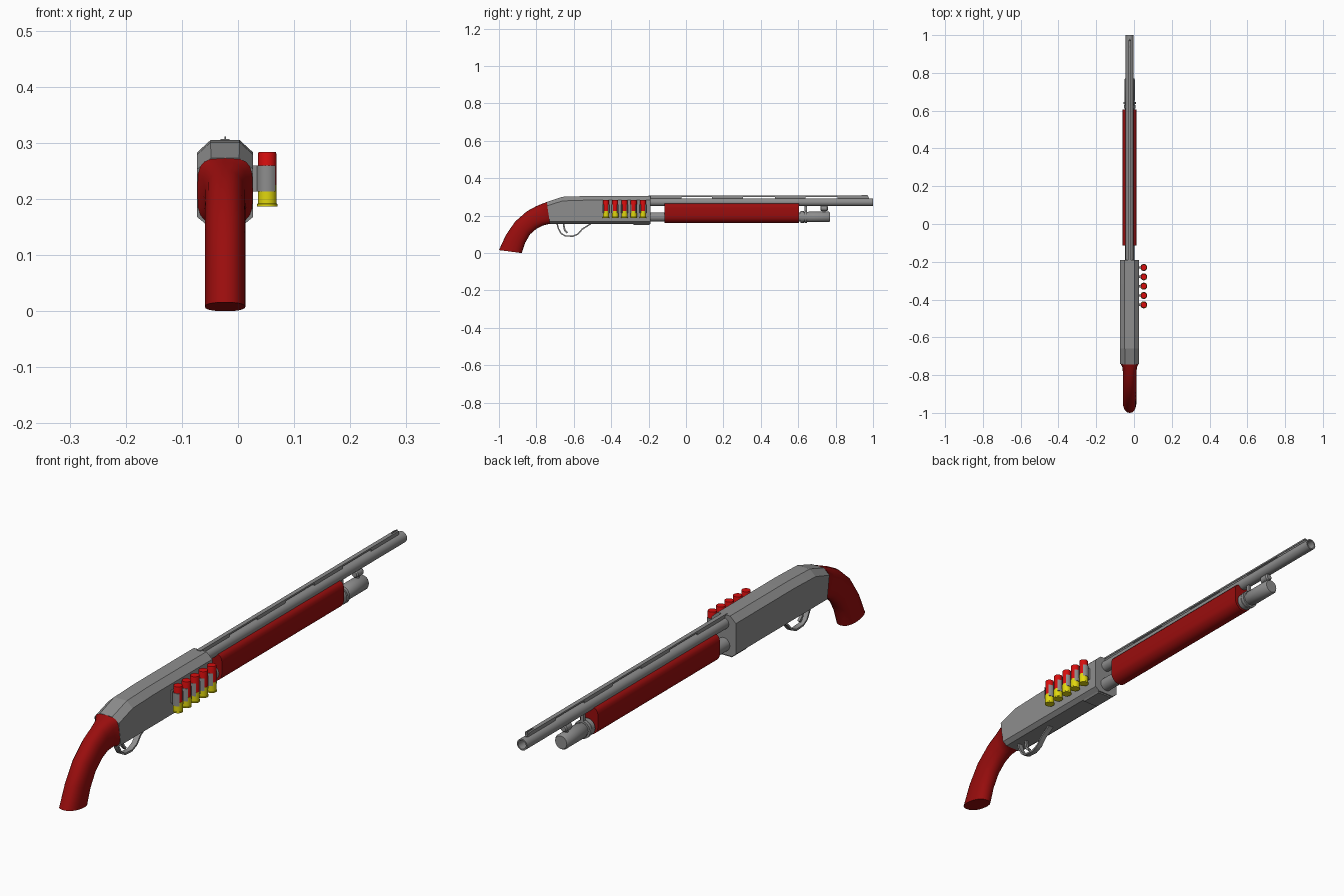
import bpy, bmesh, math
from mathutils import Vector

if "Cube" in bpy.data.objects:
    bpy.data.objects.remove(bpy.data.objects["Cube"])

CX = -0.023  # centre line of the gun


def material(name, rgb):
    m = bpy.data.materials.new(name)
    m.diffuse_color = (*rgb, 1)
    m.use_nodes = True
    m.node_tree.nodes["Principled BSDF"].inputs["Base Color"].default_value = m.diffuse_color
    return m


STEEL = material("dark_steel", (0.27, 0.27, 0.27))
RED = material("dark_red", (0.32, 0.004, 0.004))
SHELL = material("shell_red", (0.68, 0.004, 0.004))
YELLOW = material("brass_yellow", (0.75, 0.68, 0.004))


def loft(name, rings, mat=STEEL, smooth=None, closed=False):
    """Skin equal-sized rings; capped at both ends, or joined end to end."""
    bm = bmesh.new()
    vr = [[bm.verts.new(p) for p in r] for r in rings]
    n = len(rings[0])
    pairs = list(zip(vr, vr[1:])) + ([(vr[-1], vr[0])] if closed else [])
    for a, b in pairs:
        for i in range(n):
            j = (i + 1) % n
            bm.faces.new((a[i], a[j], b[j], b[i]))
    if not closed:
        bm.faces.new(vr[0])
        bm.faces.new(vr[-1])
    bmesh.ops.recalc_face_normals(bm, faces=bm.faces)
    me = bpy.data.meshes.new(name)
    bm.to_mesh(me)
    bm.free()
    ob = bpy.data.objects.new(name, me)
    bpy.context.collection.objects.link(ob)
    me.materials.append(mat)
    if smooth:
        bpy.ops.object.select_all(action='DESELECT')
        ob.select_set(True)
        bpy.context.view_layer.objects.active = ob
        bpy.ops.object.shade_smooth_by_angle(angle=math.radians(smooth))
    return ob


def lathe(name, profile, centre, axis='Y', n=24, mat=STEEL, closed=False):
    """Turn (radius, position) pairs about a line through centre."""
    c = Vector(centre)
    rings = []
    for r, t in profile:
        ring = []
        for i in range(n):
            a = 2 * math.pi * i / n
            u, v = r * math.cos(a), r * math.sin(a)
            ring.append(c + (Vector((u, t, v)) if axis == 'Y' else Vector((u, v, t))))
        rings.append(ring)
    return loft(name, rings, mat, 35, closed)


def box(name, x, y, z):
    return loft(name, [[(x[0], t, z[0]), (x[1], t, z[0]), (x[1], t, z[1]), (x[0], t, z[1])] for t in y])


def octagon(y, zb, zt, w, wt, wb, ct, cb, lean=0.0):
    half = [(wb, zb), (w, zb + cb), (w, zt - ct), (wt, zt)]
    pts = half + [(-x, z) for x, z in reversed(half)]
    return [(CX + x, y - lean * (z - zb), z) for x, z in pts]


def strip(name, path, w, t):
    """Bent flat strip in the yz plane, width w across x, thickness t."""
    rings = []
    for i, p in enumerate(path):
        a, b = Vector(path[max(i - 1, 0)]), Vector(path[min(i + 1, len(path) - 1)])
        d = (b - a).normalized()
        nrm = Vector((-d.y, d.x)) * t / 2
        q = Vector(p)
        rings.append([(CX + s * w / 2, *(q + k * nrm)) for s, k in ((-1, -1), (1, -1), (1, 1), (-1, 1))])
    return loft(name, rings, smooth=40)


# Receiver: chamfered body dropping towards the grip
loft("receiver", [
    octagon(-0.727, 0.155, 0.273, 0.05, 0.025, 0.034, 0.02, 0.013, 0.15),
    octagon(-0.66, 0.155, 0.301, 0.05, 0.026, 0.034, 0.022, 0.013),
    octagon(-0.535, 0.155, 0.305, 0.05, 0.026, 0.034, 0.022, 0.013),
    octagon(-0.19, 0.155, 0.305, 0.05, 0.026, 0.034, 0.022, 0.013)], smooth=12)
loft("receiver_front_lip", [
    octagon(y, 0.15, 0.18, 0.04, 0.04, 0.03, 0.002, 0.012) for y in (-0.28, -0.195)])

# Pistol grip: lofted from back edge, front edge, half width, squareness
grip = [((-0.744, 0.273), (-0.726, 0.156), 0.050, 3.6),
        ((-0.764, 0.266), (-0.740, 0.154), 0.040, 2.8),
        ((-0.800, 0.251), (-0.765, 0.147), 0.036, 2.4),
        ((-0.850, 0.224), (-0.800, 0.130), 0.036, 2.3),
        ((-0.914, 0.168), (-0.834, 0.100), 0.036, 2.3),
        ((-0.963, 0.096), (-0.861, 0.053), 0.036, 2.3),
        ((-1.000, 0.016), (-0.878, 0.000), 0.036, 2.3)]
rings = []
for back, front, w, e in grip:
    b, f = Vector(back), Vector(front)
    mid, arm = (b + f) / 2, (b - f) / 2
    ring = []
    for i in range(20):
        c, s = math.cos(i * math.pi / 10), math.sin(i * math.pi / 10)
        q = mid + arm * math.copysign(abs(s) ** (2 / e), s)
        ring.append((CX + w * math.copysign(abs(c) ** (2 / e), c), q.x, q.y))
    rings.append(ring)
loft("pistol_grip", rings, RED, 30)

# Trigger and guard
strip("trigger_guard", [(-0.69, 0.16), (-0.682, 0.13), (-0.667, 0.104), (-0.645, 0.092),
                        (-0.605, 0.09), (-0.577, 0.102), (-0.555, 0.128), (-0.51, 0.156)], 0.02, 0.007)
strip("trigger", [(-0.655, 0.16), (-0.652, 0.14), (-0.648, 0.122), (-0.634, 0.108)], 0.01, 0.009)

# Barrel with open muzzle, magazine tube and its end cap
lathe("barrel", [(0.021, -0.2), (0.021, 1.0), (0.016, 1.0), (0.016, 0.8), (0.001, 0.8), (0.001, -0.2)],
      (CX, 0, 0.272), closed=True)
lathe("magazine_tube", [(0.025, -0.2), (0.025, 0.65)], (CX, 0, 0.193))
lathe("magazine_cap", [(0.024, 0.612), (0.031, 0.612), (0.031, 0.63), (0.026, 0.632), (0.026, 0.652),
                       (0.028, 0.655), (0.028, 0.764), (0.024, 0.77)], (CX, 0, 0.193))
lathe("clamp_ring", [(0.033, 0.634), (0.033, 0.646)], (CX, 0, 0.193))
box("clamp_post", (CX - 0.006, CX + 0.006), (0.634, 0.646), (0.21, 0.256))

# Lug between the magazine cap and the barrel
lathe("lug_stem", [(0.007, 0.21), (0.007, 0.235)], (CX, 0.738, 0), 'Z', 12)
lathe("lug", [(0.010, 0.718), (0.014, 0.723), (0.014, 0.753), (0.010, 0.758)], (CX, 0, 0.239), n=16)

# Forend: round below, rounded shoulders above
section = [(0.037 * math.cos(a), 0.198 + 0.037 * math.sin(a))
           for a in (-math.pi + i * math.pi / 12 for i in range(13))]
shoulder = [(0.037, 0.242), (0.0345, 0.253), (0.029, 0.261), (0.021, 0.264)]
section += shoulder + [(-x, z) for x, z in reversed(shoulder)]
loft("forend", [[(CX + x, y, z) for x, z in section] for y in (-0.115, 0.605)], RED, 35)

# Ventilated rib with supports and bead sight
box("rib", (CX - 0.008, CX + 0.008), (-0.2, 0.97), (0.301, 0.307))
for i, y in enumerate((-0.19, 0.14, 0.475, 0.81)):
    box(f"rib_support_{i + 1}", (CX - 0.006, CX + 0.006), (y, y + 0.165), (0.288, 0.302))
loft("bead_sight", [[(CX + s * 0.0015, y, z) for y, z in
                     ((0.93, 0.306), (0.945, 0.311), (0.97, 0.311), (0.98, 0.29))] for s in (-1, 1)])

# Side saddle: five shells held in open clips
SX = 0.052
arc = [math.radians(40 + 20 * i) for i in range(15)]
for k in range(5):
    y = -0.428 + 0.0495 * k
    lathe(f"shell_case_{k + 1}", [(0.0162, 0.22), (0.0162, 0.281), (0.0155, 0.284)], (SX, y, 0), 'Z', 16, SHELL)
    lathe(f"shell_base_{k + 1}", [(0.018, 0.187), (0.018, 0.191), (0.0168, 0.192), (0.0168, 0.225)],
          (SX, y, 0), 'Z', 16, YELLOW)
    loft(f"shell_clip_{k + 1}", [[(SX + r * math.cos(a), y + r * math.sin(a), z) for r, z in
                                  ((0.0168, 0.213), (0.0188, 0.213), (0.0188, 0.26), (0.0168, 0.26))]
                                 for a in arc], smooth=35)
    box(f"clip_mount_{k + 1}", (0.025, 0.036), (y - 0.006, y + 0.006), (0.213, 0.26))
